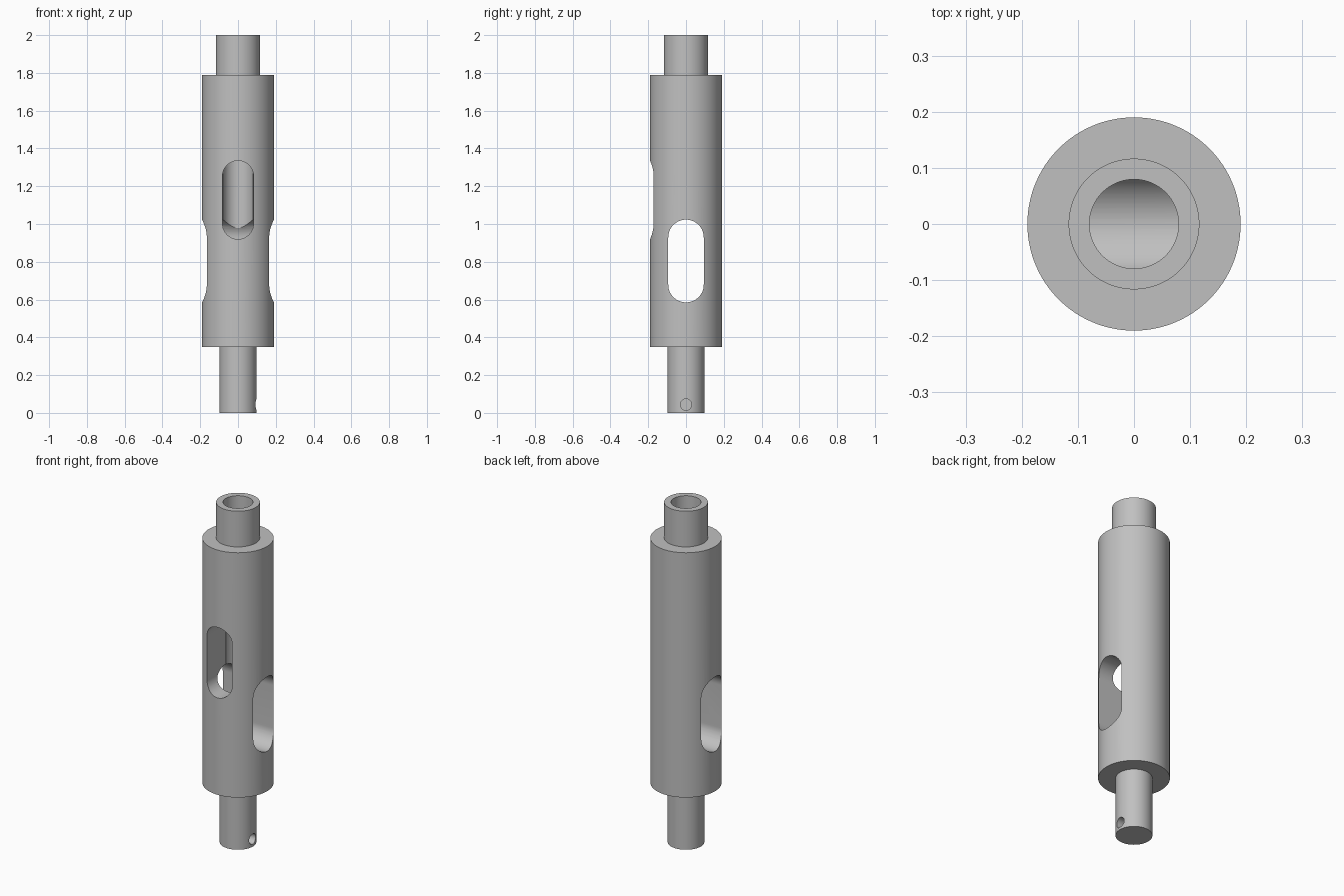
import bpy, bmesh, math
from mathutils import Matrix

cube = bpy.data.objects.get("Cube")
if cube:
    bpy.data.objects.remove(cube)

SEGMENTS = 128


def make_object(name, bm):
    bmesh.ops.recalc_face_normals(bm, faces=bm.faces)
    mesh = bpy.data.meshes.new(name)
    bm.to_mesh(mesh)
    bm.free()
    obj = bpy.data.objects.new(name, mesh)
    bpy.context.collection.objects.link(obj)
    return obj


def lathe(name, profile):
    """Closed solid of revolution from (radius, z) points, capped at both ends."""
    bm = bmesh.new()
    rings = []
    for r, z in profile:
        angles = [math.tau * i / SEGMENTS for i in range(SEGMENTS)]
        rings.append([bm.verts.new((r * math.cos(a), r * math.sin(a), z)) for a in angles])
    for low, high in zip(rings, rings[1:]):
        for i in range(SEGMENTS):
            j = (i + 1) % SEGMENTS
            bm.faces.new((low[i], low[j], high[j], high[i]))
    bm.faces.new(rings[0][::-1])
    bm.faces.new(rings[-1])
    return make_object(name, bm)


def slot_cutter(name, half_width, z_low, z_high, start, end, turn):
    """Round-ended prism along x from start to end, turned about z."""
    bm = bmesh.new()
    steps = 32
    outline = []
    for centre, first in ((z_high - half_width, 0), (z_low + half_width, math.pi)):
        for i in range(steps + 1):
            a = first + math.pi * i / steps
            outline.append((half_width * math.cos(a), centre + half_width * math.sin(a)))
    face = bm.faces.new([bm.verts.new((start, y, z)) for y, z in outline])
    sweep = bmesh.ops.extrude_face_region(bm, geom=[face], use_keep_orig=True)
    moved = [v for v in sweep["geom"] if isinstance(v, bmesh.types.BMVert)]
    bmesh.ops.translate(bm, vec=(end - start, 0, 0), verts=moved)
    bmesh.ops.remove_doubles(bm, verts=bm.verts, dist=1e-5)
    bmesh.ops.transform(bm, matrix=Matrix.Rotation(turn, 4, "Z"), verts=bm.verts)
    return make_object(name, bm)


# Stepped shaft: lower stem, wide barrel, upper neck
shaft = lathe("slotted_shaft", [
    (0.0975, 0), (0.0975, 0.35),
    (0.19, 0.35), (0.19, 1.79),
    (0.1165, 1.79), (0.1165, 2.0)])

# Openings: axial bore, front window, through slot, blind pin hole
cutters = [
    slot_cutter("side_slot_cutter", 0.094, 0.585, 1.023, -0.3, 0.3, 0),
    lathe("bore_cutter", [(0.0795, 0.8), (0.0795, 2.1)]),
    slot_cutter("front_window_cutter", 0.082, 0.92, 1.335, 0, 0.3, -math.pi / 2),
    slot_cutter("pin_hole_cutter", 0.03, 0.014, 0.0741, 0.03, 0.2, 0),
]

bpy.ops.object.select_all(action="DESELECT")
bpy.context.view_layer.objects.active = shaft
shaft.select_set(True)
for cutter in cutters:
    cutter.hide_render = True
    mod = shaft.modifiers.new(cutter.name, "BOOLEAN")
    mod.operation = "DIFFERENCE"
    mod.solver = "EXACT"
    mod.object = cutter
    bpy.ops.object.modifier_apply(modifier=mod.name)
    bpy.data.objects.remove(cutter)

# Plain grey metal
metal = bpy.data.materials.new("grey_metal")
metal.use_nodes = True
grey = (0.53, 0.53, 0.53, 1)
metal.diffuse_color = grey
metal.node_tree.nodes["Principled BSDF"].inputs["Base Color"].default_value = grey
shaft.data.materials.clear()
shaft.data.materials.append(metal)

bpy.ops.object.shade_smooth_by_angle(angle=math.radians(30))
